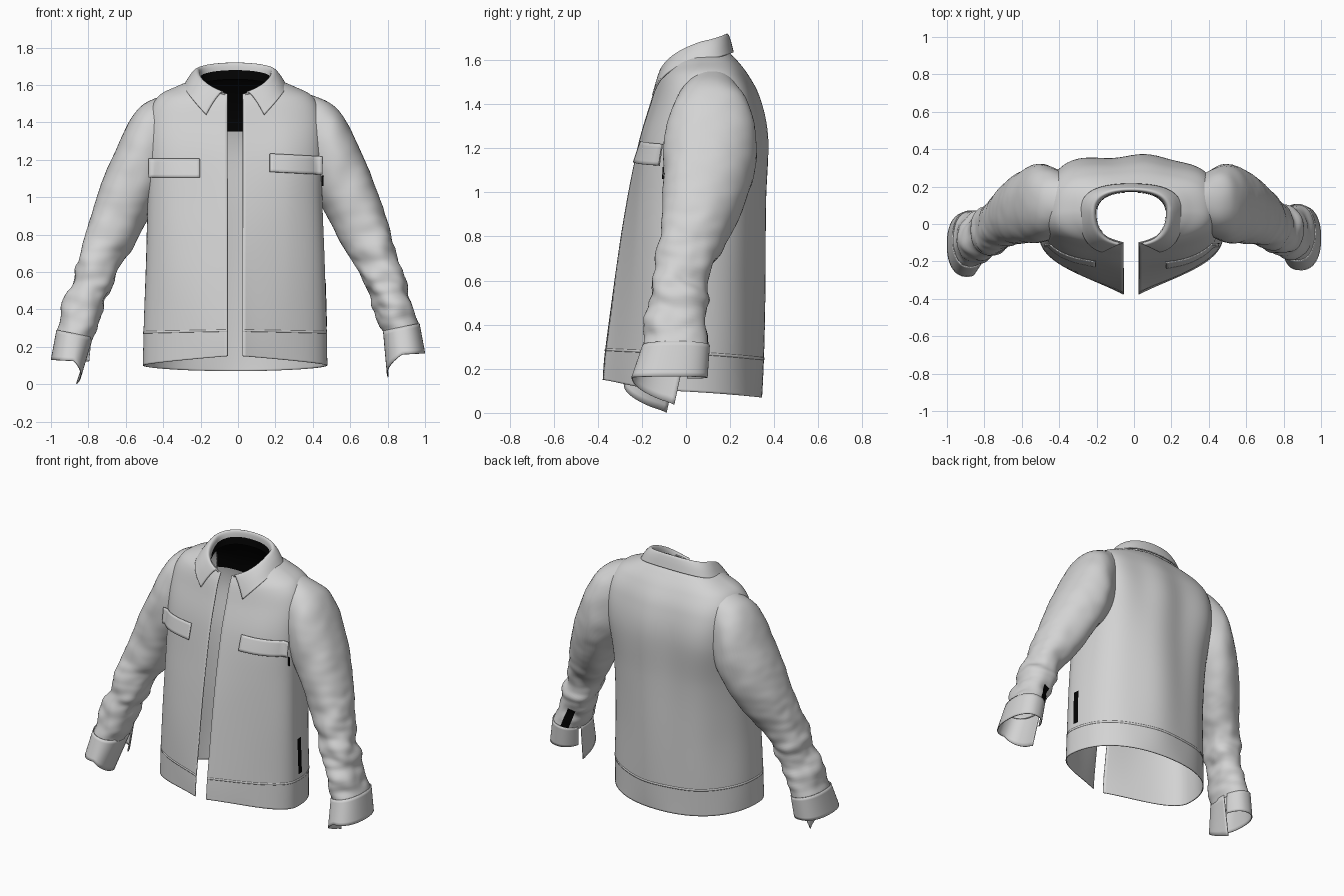
import bpy, bmesh, math
from mathutils import Vector, noise
from mathutils.bvhtree import BVHTree

if "Cube" in bpy.data.objects:
    bpy.data.objects.remove(bpy.data.objects["Cube"])

CX = -0.015  # middle of the front opening


def material(name, rgb):
    m = bpy.data.materials.new(name)
    m.use_nodes = True
    m.diffuse_color = (*rgb, 1)
    m.node_tree.nodes["Principled BSDF"].inputs["Base Color"].default_value = (*rgb, 1)
    return m


CLOTH = material("grey cloth", (0.65, 0.65, 0.65))
LINING = material("black lining", (0.001, 0.001, 0.001))


def sheet(name, fn, nu, nv, mat=CLOTH, closed=False, thick=0.006):
    """Grid surface from fn(u, v) with u, v in 0..1, given a cloth thickness."""
    bm = bmesh.new()
    cols = nu if closed else nu + 1
    rows = [[bm.verts.new(fn(i / nu, j / nv)) for i in range(cols)] for j in range(nv + 1)]
    for j in range(nv):
        for i in range(nu):
            k = (i + 1) % cols
            bm.faces.new((rows[j][i], rows[j][k], rows[j + 1][k], rows[j + 1][i]))
    bmesh.ops.recalc_face_normals(bm, faces=bm.faces)
    me = bpy.data.meshes.new(name)
    bm.to_mesh(me)
    bm.free()
    me.materials.append(mat)
    ob = bpy.data.objects.new(name, me)
    bpy.context.collection.objects.link(ob)
    if thick:
        mod = ob.modifiers.new("thickness", "SOLIDIFY")
        mod.thickness, mod.offset = thick, 0
    bpy.ops.object.select_all(action="DESELECT")
    ob.select_set(True)
    bpy.context.view_layer.objects.active = ob
    bpy.ops.object.shade_smooth_by_angle(angle=math.radians(50))
    return ob


def spline(rows, v):
    """Smooth blend through a list of parameter rows."""
    f = min(max(v, 0), 1) * (len(rows) - 1)
    i = min(int(f), len(rows) - 2)
    t = f - i
    a, b, c, d = (rows[min(max(k, 0), len(rows) - 1)] for k in (i - 1, i, i + 1, i + 2))
    return [q + 0.5 * t * (r - p + t * (2 * p - 5 * q + 4 * r - s + t * (3 * (q - r) + s - p)))
            for p, q, r, s in zip(a, b, c, d)]


def bezier(p, t):
    a, b, c, d = map(Vector, p)
    s = 1 - t
    return a * s**3 + 3 * b * s * s * t + 3 * c * s * t * t + d * t**3


def mix(a, b, f):
    return a + (b - a) * f


def ring(row, u, reach=0.4, rise=(0.3, 0.8)):
    """Open loop around the body: front edge, side, back, side, front edge."""
    w, gap, yf, ys, yb, zf, zs, zb, k, box = row
    s = 2 * u - 1
    t = 1 - abs(s)
    if t < 0.5:
        p = bezier([(gap, yf, zf), (mix(gap, w, reach), mix(yf, ys, k), mix(zf, zs, rise[0])),
                    (w, mix(yf, ys, k + 0.2), mix(zf, zs, rise[1])), (w, ys, zs)], 2 * t)
    else:
        p = bezier([(w, ys, zs), (w, mix(ys, yb, box), mix(zs, zb, 0.4)),
                    (box * w, yb, zb), (0, yb, zb)], 2 * t - 1)
    p.x = p.x * (1 if s > 0 else -1) + CX
    return p


# Body rows: width, gap, front y, side y, back y, front z, side z, back z, wedge, back squareness
BODY = [(0.49, 0.04, -0.375, -0.06, 0.342, 0.15, 0.10, 0.07, 0.3, 0.62),
        (0.487, 0.04, -0.365, -0.06, 0.345, 0.29, 0.28, 0.25, 0.3, 0.62),
        (0.477, 0.04, -0.325, -0.06, 0.35, 0.6, 0.6, 0.6, 0.25, 0.62),
        (0.469, 0.04, -0.265, -0.04, 0.355, 0.95, 0.95, 0.95, 0.15, 0.68),
        (0.467, 0.04, -0.21, -0.02, 0.36, 1.22, 1.24, 1.24, 0.06, 0.82),
        (0.455, 0.04, -0.155, 0.02, 0.325, 1.4, 1.43, 1.42, 0.05, 0.85),
        (0.41, 0.04, -0.13, 0.05, 0.275, 1.48, 1.535, 1.53, 0.05, 0.8),
        (0.31, 0.04, -0.115, 0.06, 0.225, 1.52, 1.59, 1.60, 0.08, 0.75),
        (0.21, 0.04, -0.10, 0.06, 0.185, 1.55, 1.63, 1.64, 0.1, 0.7)]


def body(u, v, grow=0.0):
    p = ring(spline(BODY, v), u)
    c = Vector((CX, 0.05, p.z))
    fade = math.sin(math.pi * v)
    back = max(0, p.y - 0.1) / 0.25
    fold = 0.014 * noise.noise(Vector((p.x * 4, p.y * 4, p.z * 1.3)))
    fold += 0.012 * back * math.cos((p.x - 0.06) * 16)
    return p + (p - c).normalized() * (fold * fade + grow)


torso = sheet("jacket_body", body, 120, 80)
bvh = BVHTree.FromObject(torso, bpy.context.evaluated_depsgraph_get())

# Hem seam ridge
sheet("hem_seam", lambda u, v: body(u, 0.12 + 0.006 * v, 0.002), 100, 1)

# Dark lining inside the upper back, and the open slit low on the left side
sheet("yoke_lining", lambda u, v: body(0.25 + 0.5 * u, 0.57 + 0.43 * v, -0.012), 50, 30, LINING, thick=0)
sheet("left_side_slit", lambda u, v: body(0.728 + 0.014 * u, 0.14 + 0.09 * v, 0.005), 3, 12, LINING, thick=0)

# Collar: inner stand, rolled fold, then the outer fall with front points
COLLAR = [(0.19, 0.05, -0.10, 0.06, 0.175, 1.545, 1.60, 1.63, 0.1, 0.65),
          (0.193, 0.06, -0.105, 0.07, 0.178, 1.555, 1.665, 1.70, 0.1, 0.65),
          (0.208, 0.075, -0.112, 0.07, 0.188, 1.56, 1.68, 1.715, 0.1, 0.65),
          (0.238, 0.115, -0.13, 0.07, 0.2, 1.51, 1.65, 1.685, 0.1, 0.68),
          (0.272, 0.155, -0.15, 0.06, 0.213, 1.44, 1.595, 1.635, 0.1, 0.7)]


def collar(u, v):
    return ring(spline(COLLAR, v), u, 0.55, (mix(0.05, 0.45, v), mix(0.45, 0.85, v)))


def collar_lining(u, v):
    p = collar(0.14 + 0.72 * u, 0.17 * v)
    c = Vector((CX, 0.04, p.z))
    return p + (c - p).normalized() * 0.007


sheet("collar", collar, 90, 24, thick=0.008)
sheet("collar_lining", collar_lining, 60, 6, LINING, thick=0)


def front_panel(name, x0, x1, z0, z1, tilt, lift, mat=CLOTH):
    """Cloth piece laid on the front of the body."""
    def fn(u, v):
        x = mix(x0, x1, u)
        z = mix(z0, z1, v) + tilt * (u - 0.5)
        hit = bvh.ray_cast(Vector((x, -1, z)), Vector((0, 1, 0)))[0]
        y = min(hit.y, -0.1) if hit else -0.1
        return (x, y - 0.004 - lift * (1 - 0.8 * v), z)
    sheet(name, fn, 16, 6, mat)


front_panel("left_pocket_flap", 0.17, 0.452, 1.128, 1.225, -0.015, 0.018)
front_panel("right_pocket_flap", -0.478, -0.205, 1.105, 1.205, 0.0, 0.018)
front_panel("left_armhole_gap", 0.446, 0.458, 1.06, 1.115, 0.0, 0.001, LINING)

# Sleeve rows: outer x, z, inner x, z, centre y, half depth
SLEEVE = [(0.30, 1.57, 0.38, 1.02, 0.11, 0.14),
          (0.52, 1.478, 0.45, 0.95, 0.112, 0.205),
          (0.67, 1.21, 0.505, 0.85, 0.09, 0.19),
          (0.765, 0.96, 0.56, 0.74, 0.05, 0.158),
          (0.835, 0.73, 0.64, 0.62, -0.005, 0.13),
          (0.90, 0.52, 0.71, 0.46, -0.04, 0.128),
          (0.965, 0.31, 0.785, 0.27, -0.045, 0.145)]


def oval(row, a):
    ox, oz, ix, iz, yc, hy = row
    c, s = (math.copysign(abs(f) ** 0.88, f) for f in (math.cos(a), math.sin(a)))
    return Vector(((ox + ix) / 2 + (ox - ix) / 2 * c, yc + hy * s, (oz + iz) / 2 + (oz - iz) / 2 * c))


def place(side, p, v):
    """Put an arm point on its side; the right forearm hangs lower and further forward."""
    droop = max(0, v - 0.6) / 0.4 if side < 0 else 0
    return Vector((p.x * side, p.y - 0.035 * droop, p.z - 0.035 * droop))


def sleeve(side, u, v, grow=0.0):
    a = 2 * math.pi * u
    row = spline(SLEEVE, v)
    p = oval(row, a)
    centre = oval(row, math.pi / 2).lerp(oval(row, -math.pi / 2), 0.5)
    # Irregular creases gather towards the elbow and forearm
    amp = 0.005 + 0.016 * max(0, min(1, (v - 0.5) * 4)) * min(1, (1 - v) / 0.07)
    crease = noise.noise(Vector((p.x * 10, p.y * 6 + side * 3, p.z * 10)))
    crease += 0.5 * noise.noise(Vector((p.x * 5 + 4, p.y * 14 + side, p.z * 22)))
    p += (p - centre).normalized() * (amp * crease + grow)
    return place(side, p, v)


def cuff(side, u, v):
    """Open cuff: slit on the inner side, its front end hanging to a point."""
    a = math.radians(165 + 350 * u)
    top = (0.968, 0.325, 0.778, 0.285, -0.045, 0.15)
    low = (0.998, 0.165, 0.79, 0.155, -0.075, 0.17)
    p = oval([mix(t, b, v) for t, b in zip(top, low)], a)
    hang = v * max(0, 1 - u / 0.28)
    p.z -= 0.118 * hang
    p.x += (0.01 if side > 0 else 0.07) * hang
    p.y -= 0.03 * hang
    return place(side, p, 1)


for side, label in ((1, "left"), (-1, "right")):
    sheet(label + "_sleeve", lambda u, v: sleeve(side, u, v), 56, 100, closed=True)
    sheet(label + "_cuff", lambda u, v: cuff(side, u, v), 60, 8)

# Dark slit above the left cuff
sheet("left_sleeve_slit", lambda u, v: sleeve(1, 0.26 + 0.08 * u, 0.88 + 0.1 * v, 0.006), 6, 10, LINING, thick=0)
